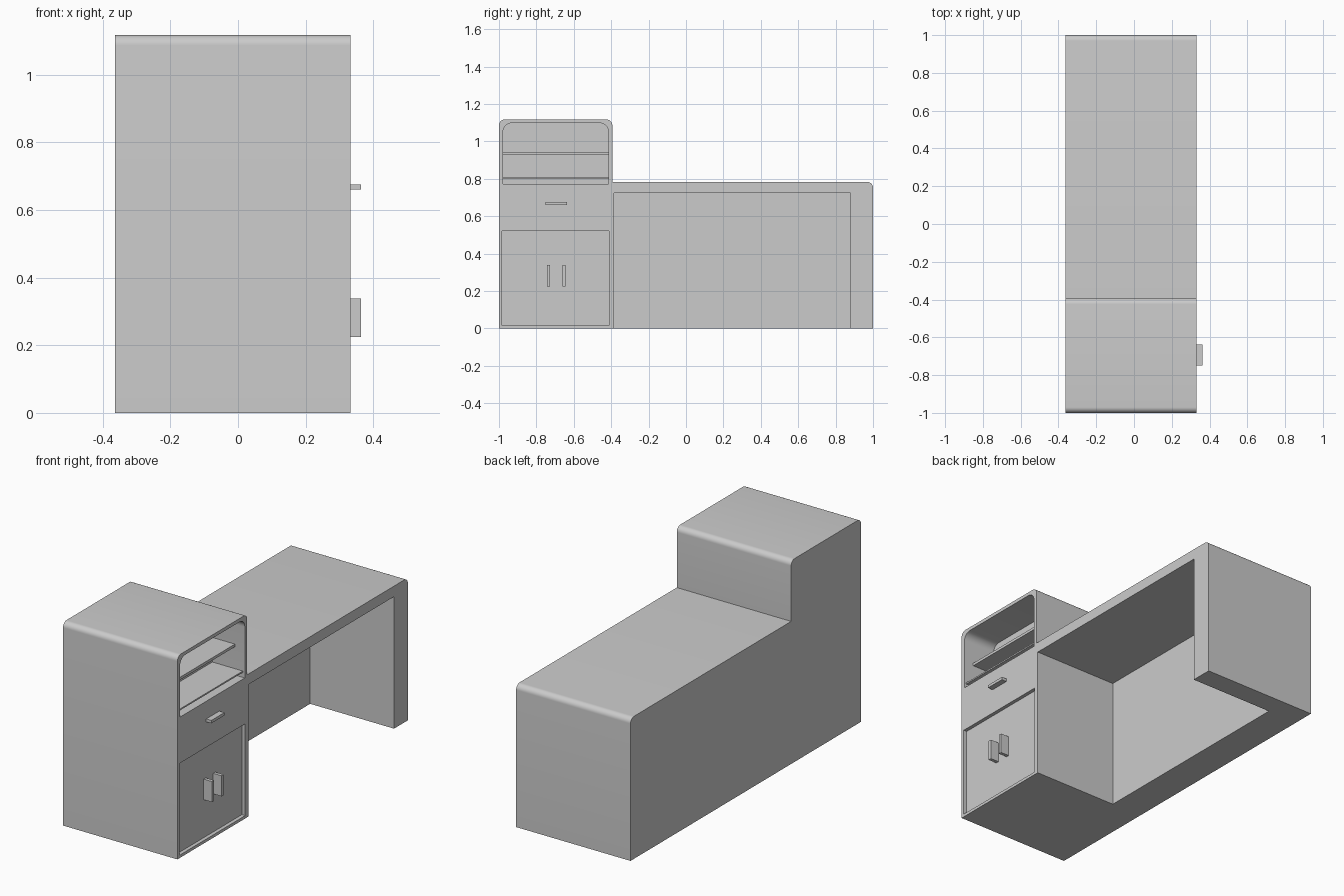
import bpy, bmesh, math

if "Cube" in bpy.data.objects:
    bpy.data.objects.remove(bpy.data.objects["Cube"])

BACK, FRONT = -0.363, 0.332      # depth range of the desk along x


def prism(name, outline, x0, x1):
    """Extrude a (y, z, corner radius) outline from x0 to x1, rounding convex corners."""
    pts, n = [], len(outline)
    for i, (y, z, r) in enumerate(outline):
        if r == 0:
            pts.append((y, z))
            continue
        py, pz, _ = outline[i - 1]
        ny, nz, _ = outline[(i + 1) % n]
        d0, d1 = math.hypot(py - y, pz - z), math.hypot(ny - y, nz - z)
        a = ((py - y) / d0 * r, (pz - z) / d0 * r)
        b = ((ny - y) / d1 * r, (nz - z) / d1 * r)
        for k in range(9):
            t = k / 8 * math.pi / 2
            u, v = 1 - math.sin(t), 1 - math.cos(t)
            pts.append((y + a[0] * u + b[0] * v, z + a[1] * u + b[1] * v))
    bm = bmesh.new()
    face = bm.faces.new([bm.verts.new((x0, y, z)) for y, z in pts])
    ext = bmesh.ops.extrude_face_region(bm, geom=[face])
    verts = [g for g in ext["geom"] if isinstance(g, bmesh.types.BMVert)]
    bmesh.ops.translate(bm, verts=verts, vec=(x1 - x0, 0, 0))
    bmesh.ops.recalc_face_normals(bm, faces=bm.faces)
    mesh = bpy.data.meshes.new(name)
    bm.to_mesh(mesh)
    bm.free()
    obj = bpy.data.objects.new(name, mesh)
    bpy.context.collection.objects.link(obj)
    return obj


def box(name, x0, x1, y0, y1, z0, z1):
    return prism(name, [(y0, z0, 0), (y1, z0, 0), (y1, z1, 0), (y0, z1, 0)], x0, x1)


# Body: tall cabinet and lower desk in one rounded profile
body = prism("desk_body", [(-1, 0, 0), (1, 0, 0), (1, 0.783, 0.03), (-0.394, 0.783, 0),
                           (-0.394, 1.117, 0.03), (-1, 1.117, 0.03)], BACK, FRONT)

# Kneehole, door recess and open shelf niche
cutters = [
    box("kneehole_cutter", -0.178, 0.5, -0.384, 0.88, -0.2, 0.725),
    box("door_recess_cutter", 0.312, 0.5, -0.983, -0.412, 0.016, 0.52),
    prism("niche_cutter", [(-0.978, 0.773, 0), (-0.415, 0.773, 0),
                           (-0.415, 1.098, 0.045), (-0.978, 1.098, 0.045)], 0.135, 0.5),
]
bpy.context.view_layer.objects.active = body
body.select_set(True)
for c in cutters:
    c.hide_render = True
    mod = body.modifiers.new(c.name, "BOOLEAN")
    mod.operation = "DIFFERENCE"
    mod.solver = "EXACT"
    mod.object = c
    bpy.ops.object.modifier_apply(modifier=mod.name)
for c in cutters:
    bpy.data.objects.remove(c)
bpy.ops.object.shade_smooth_by_angle(angle=math.radians(30))

# Niche shelf and niche floor
box("niche_shelf", 0.13, 0.272, -0.979, -0.414, 0.928, 0.943)
box("niche_floor", 0.13, 0.32, -0.979, -0.414, 0.8, 0.808)

# Drawer pull and the pair of door pulls
box("drawer_handle", 0.325, 0.363, -0.75, -0.637, 0.66, 0.676)
for side, y in (("left", -0.735), ("right", -0.652)):
    box(f"{side}_door_handle", 0.305, 0.363, y - 0.009, y + 0.009, 0.225, 0.338)
